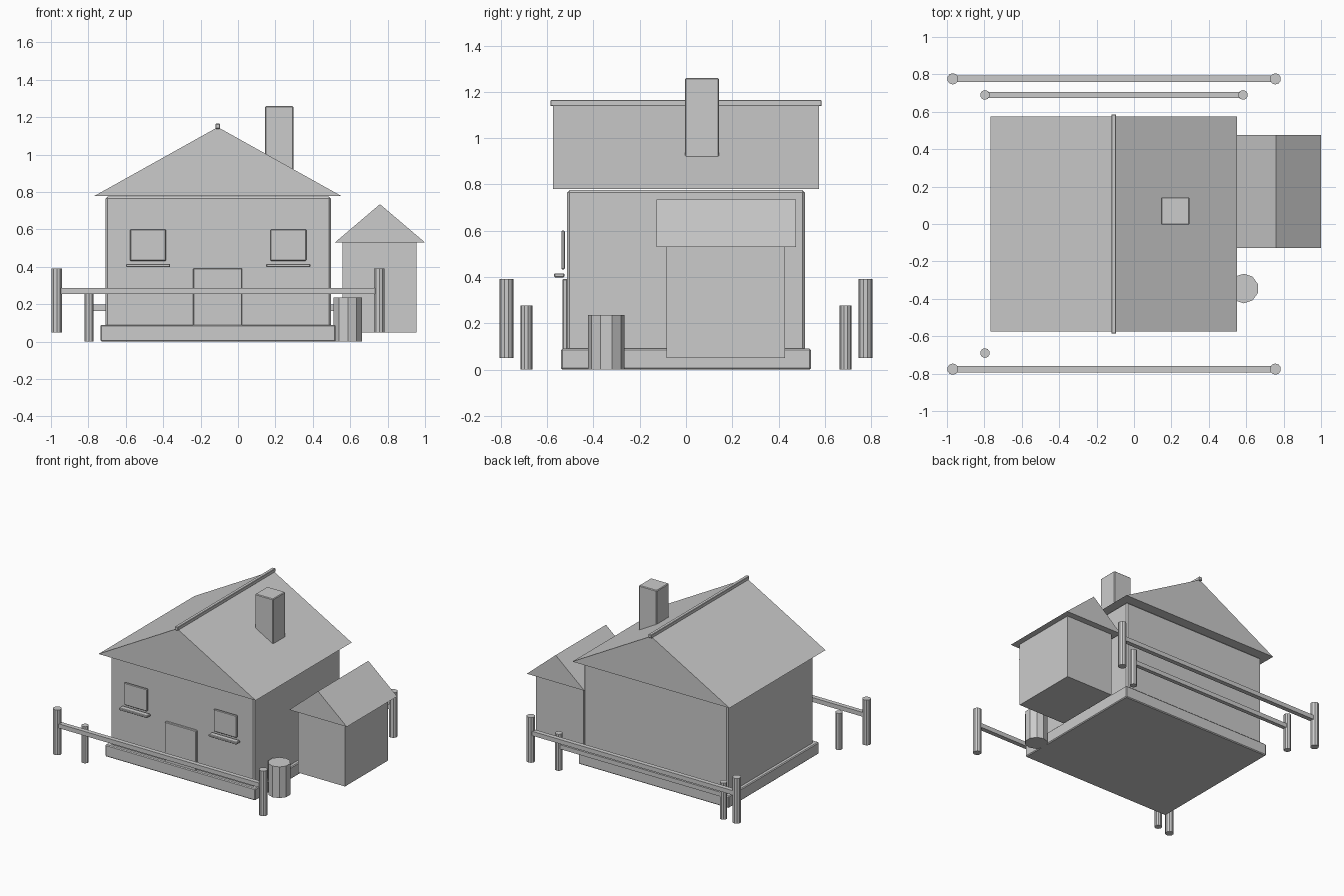
import bpy
import bmesh

if "Cube" in bpy.data.objects:
    bpy.data.objects.remove(bpy.data.objects["Cube"])


def finish(name, bm, bevel=0.0):
    bmesh.ops.recalc_face_normals(bm, faces=bm.faces)
    mesh = bpy.data.meshes.new(name)
    bm.to_mesh(mesh)
    bm.free()
    ob = bpy.data.objects.new(name, mesh)
    bpy.context.collection.objects.link(ob)
    if bevel:
        mod = ob.modifiers.new("Bevel", 'BEVEL')
        mod.width = bevel
        mod.segments = 1
    return ob


def box(name, x, y, z, bevel=0.0):
    """Box from (min, max) ranges on each axis."""
    bm = bmesh.new()
    bmesh.ops.create_cube(bm, size=1)
    for v in bm.verts:
        for i, (lo, hi) in enumerate((x, y, z)):
            v.co[i] = hi if v.co[i] > 0 else lo
    return finish(name, bm, bevel)


def gable(name, x, y, z):
    """Solid triangular roof with the ridge along y."""
    bm = bmesh.new()
    profile = ((x[0], z[0]), (x[1], z[0]), (sum(x) / 2, z[1]))
    face = bm.faces.new([bm.verts.new((px, y[0], pz)) for px, pz in profile])
    out = bmesh.ops.extrude_face_region(bm, geom=[face])
    moved = [g for g in out["geom"] if isinstance(g, bmesh.types.BMVert)]
    bmesh.ops.translate(bm, vec=(0, y[1] - y[0], 0), verts=moved)
    return finish(name, bm)


def cylinder(name, x, y, r, z, sides=10):
    bpy.ops.mesh.primitive_cylinder_add(vertices=sides, radius=r, depth=z[1] - z[0],
                                        location=(x, y, sum(z) / 2))
    bpy.context.object.name = name


# Main house
box("foundation", (-0.735, 0.522), (-0.54, 0.54), (0, 0.09), 0.006)
box("walls", (-0.708, 0.496), (-0.514, 0.514), (0.08, 0.775), 0.01)
gable("roof", (-0.766, 0.55), (-0.574, 0.574), (0.78, 1.147))
box("ridge_cap", (-0.121, -0.095), (-0.586, 0.586), (1.138, 1.165), 0.003)
box("chimney", (0.145, 0.296), (-0.004, 0.143), (0.85, 1.26), 0.005)

# Door, windows and sills on the front
box("door", (-0.24, 0.022), (-0.534, -0.512), (0.085, 0.392), 0.004)
for side, cx in (("left", -0.481), ("right", 0.269)):
    box("window_" + side, (cx - 0.096, cx + 0.096), (-0.539, -0.524), (0.432, 0.6), 0.004)
    box("sill_" + side, (cx - 0.118, cx + 0.118), (-0.57, -0.526), (0.398, 0.416), 0.004)

# Side shed
box("shed_walls", (0.56, 0.955), (-0.084, 0.427), (0.05, 0.53))
gable("shed_roof", (0.518, 1.0), (-0.127, 0.475), (0.53, 0.735))

# Barrel
cylinder("barrel", 0.587, -0.345, 0.079, (0, 0.236))

# Outer fences, front and back
for side, y in (("front", -0.776), ("back", 0.776)):
    for x in (-0.969, 0.756):
        cylinder("fence_post_" + side, x, y, 0.03, (0.05, 0.392))
    box("fence_rail_" + side, (-0.969, 0.756), (y - 0.017, y + 0.017), (0.254, 0.287))

# Inner low fence at the back, single short post at the front
for x, y in ((-0.797, 0.69), (0.583, 0.69), (-0.797, -0.69)):
    cylinder("short_post", x, y, 0.026, (0, 0.277))
box("short_rail", (-0.797, 0.583), (0.675, 0.705), (0.165, 0.198))
